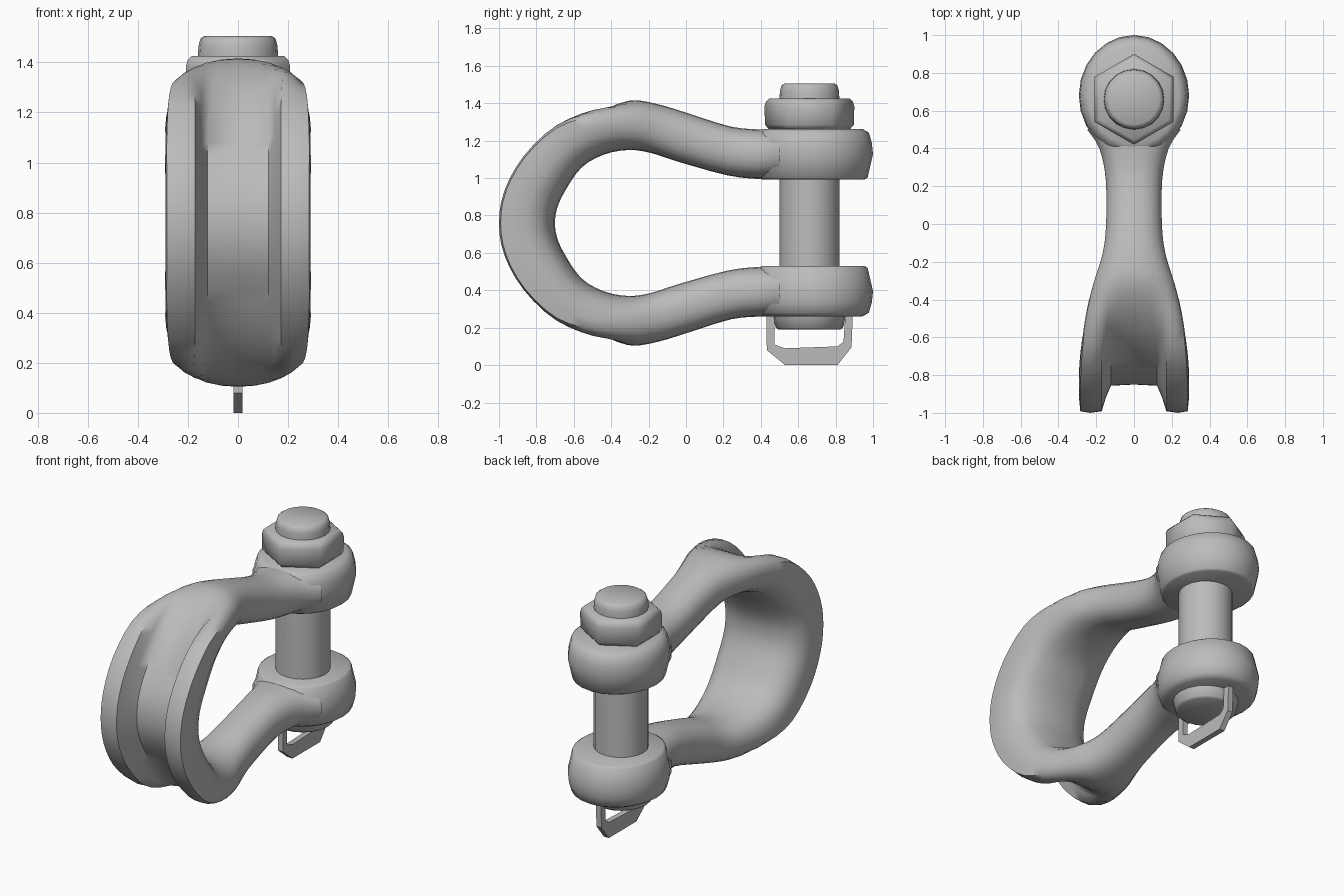
import bpy, bmesh, math
from mathutils import Vector

if "Cube" in bpy.data.objects:
    bpy.data.objects.remove(bpy.data.objects["Cube"])

steel = bpy.data.materials.new("grey steel")
steel.use_nodes = True
GREY = (0.5, 0.5, 0.5, 1)
steel.diffuse_color = GREY
steel.node_tree.nodes["Principled BSDF"].inputs["Base Color"].default_value = GREY

MID = 0.765      # height of the symmetry plane of the bow
PIN_Y = 0.66


def loft(name, rings, angle=50):
    """Skin a list of equal-length rings and cap both ends."""
    bm = bmesh.new()
    rows = [[bm.verts.new(p) for p in ring] for ring in rings]
    n = len(rows[0])
    for a, b in zip(rows, rows[1:]):
        for i in range(n):
            j = (i + 1) % n
            bm.faces.new((a[i], a[j], b[j], b[i]))
    bm.faces.new(rows[0])
    bm.faces.new(rows[-1])
    bmesh.ops.recalc_face_normals(bm, faces=bm.faces)
    mesh = bpy.data.meshes.new(name)
    bm.to_mesh(mesh)
    bm.free()
    mesh.materials.append(steel)
    ob = bpy.data.objects.new(name, mesh)
    bpy.context.collection.objects.link(ob)
    bpy.ops.object.select_all(action='DESELECT')
    ob.select_set(True)
    bpy.context.view_layer.objects.active = ob
    bpy.ops.object.shade_smooth_by_angle(angle=math.radians(angle))
    return ob


def lathe(name, profile, sides, y=PIN_Y, sx=1.0, sy=1.0, angle=50):
    """Upright turned part from (radius, height) pairs; a corner points to +y."""
    rings = []
    for r, z in profile:
        turn = [math.tau * i / sides for i in range(sides)]
        rings.append([(r * sx * math.sin(t), y + r * sy * math.cos(t), z) for t in turn])
    return loft(name, rings, angle)


def spline(pts, steps):
    """Catmull-Rom through the points."""
    out = []
    for i in range(len(pts) - 1):
        p0, p1, p2, p3 = (pts[min(max(k, 0), len(pts) - 1)] for k in range(i - 1, i + 3))
        for s in range(steps):
            t = s / steps
            out.append([0.5 * (2 * b + (c - a) * t + (2 * a - 5 * b + 4 * c - d) * t * t
                               + (3 * b - a - 3 * c + d) * t ** 3)
                        for a, b, c, d in zip(p0, p1, p2, p3)])
    return out + [list(pts[-1])]


# Bow stations: outer y, z, inner y, z, half width, groove amount
upper = [
    (0.50, 1.26, 0.50, 1.01, 0.25, 0),
    (0.40, 1.265, 0.40, 1.00, 0.185, 0),
    (0.24, 1.28, 0.22, 1.02, 0.15, 0),
    (0.00, 1.355, -0.05, 1.095, 0.15, 0),
    (-0.15, 1.40, -0.19, 1.14, 0.17, 0),
    (-0.31, 1.425, -0.31, 1.155, 0.215, 0.05),
    (-0.50, 1.395, -0.44, 1.13, 0.255, 0.45),
    (-0.70, 1.295, -0.56, 1.06, 0.28, 0.85),
    (-0.87, 1.12, -0.65, 0.93, 0.29, 1),
    (-0.97, 0.94, -0.69, 0.84, 0.29, 1),
]
front = [(-1.0, MID, -0.70, MID, 0.29, 1)]
lower = [(a, 2 * MID - b, c, 2 * MID - d, w, g) for a, b, c, d, w, g in reversed(upper)]

# Half sections (across, inner-to-outer): grooved saddle and round neck
saddle = [(0, 0), (0.35, 0.02), (0.68, 0.10), (0.9, 0.25), (1, 0.5), (1, 0.78),
          (0.98, 0.97), (0.80, 1), (0.59, 0.97), (0.51, 0.72), (0.42, 0.52), (0, 0.5)]
neck = []
for i in range(len(saddle)):
    t = math.pi * i / (len(saddle) - 1)
    neck.append((math.sin(t) ** 0.85,
                 0.5 - 0.5 * math.copysign(abs(math.cos(t)) ** 0.85, math.cos(t))))


def section(station):
    oy, oz, iy, iz, w, g = station
    g = min(max(g, 0), 1)
    outer, inner = Vector((0, oy, oz)), Vector((0, iy, iz))
    half = [(a + (c - a) * g, b + (d - b) * g) for (a, b), (c, d) in zip(neck, saddle)]
    right = [(-u, v) for u, v in reversed(half[1:-1])]
    return [inner.lerp(outer, v) + Vector((u * w, 0, 0)) for u, v in half + right]


loft("bow", [section(s) for s in spline(upper + front + lower, 3)], 60)

# Eyes at both ends of the bow
for name, z, flip in (("upper_eye", 1.133, 1), ("lower_eye", 0.4, -1)):
    shape = [(0.86, -0.135), (0.91, -0.125), (1, 0), (0.98, 0.06), (0.93, 0.115), (0.82, 0.135)]
    lathe(name, [(r, z + h * flip) for r, h in shape], 24, 0.68, 0.292, 0.32, 60)

# Pin with a chamfered tip, its collar and the hex nut
lathe("pin", [(0.16, 0.22), (0.16, 1.43), (0.158, 1.47), (0.15, 1.50), (0.135, 1.51)], 20)
lathe("pin_collar", [(0.165, 0.195), (0.18, 0.205), (0.195, 0.27)], 20)
lathe("hex_nut", [(0.215, 1.265), (0.238, 1.29), (0.24, 1.39), (0.232, 1.415), (0.215, 1.43)],
      6, sx=1.0, angle=65)

# Flat wire retaining clip under the lower eye
wire = [  # outer y, z, inner y, z
    (0.43, 0.28, 0.475, 0.28),
    (0.432, 0.085, 0.472, 0.115),
    (0.53, 0.005, 0.53, 0.095),
    (0.81, 0.005, 0.81, 0.105),
    (0.885, 0.10, 0.842, 0.13),
    (0.892, 0.28, 0.852, 0.28),
]
loft("retaining_clip", [[(-0.018, a, b), (0.018, a, b), (0.018, c, d), (-0.018, c, d)]
                        for a, b, c, d in wire], 30)

bpy.context.view_layer.update()
low = min((o.matrix_world @ Vector(c)).z for o in bpy.context.scene.objects
          if o.type == 'MESH' for c in o.bound_box)
for o in bpy.context.scene.objects:
    if o.type == 'MESH':
        o.location.z -= low
